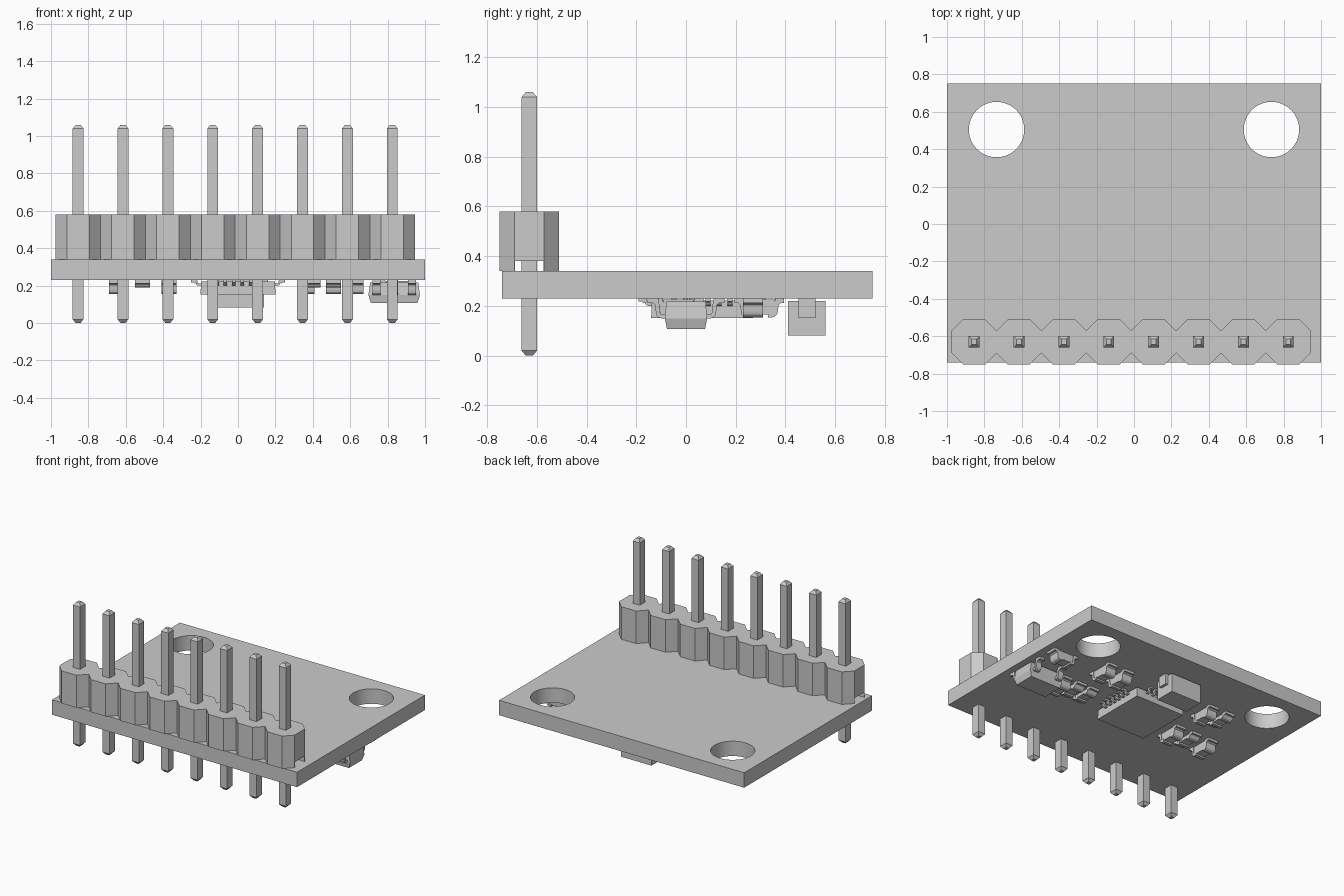
import bpy, bmesh, math
from mathutils import Vector

old = bpy.data.objects.get("Cube")
if old:
    bpy.data.objects.remove(old, do_unlink=True)

grey = bpy.data.materials.new("light_grey")
grey.use_nodes = True
grey.diffuse_color = (0.6, 0.6, 0.6, 1)
grey.node_tree.nodes["Principled BSDF"].inputs["Base Color"].default_value = (0.6, 0.6, 0.6, 1)

BOARD_BOTTOM, BOARD_TOP = 0.23, 0.34


def finish(name, bm):
    bmesh.ops.recalc_face_normals(bm, faces=bm.faces)
    mesh = bpy.data.meshes.new(name)
    bm.to_mesh(mesh)
    bm.free()
    mesh.materials.append(grey)
    obj = bpy.data.objects.new(name, mesh)
    bpy.context.collection.objects.link(obj)
    return obj


def add_prism(bm, points, origin, u, v, w, length):
    """Extrude a profile in the u-v plane by length along w, centred on origin."""
    o, u, v, w = (Vector(a) for a in (origin, u, v, w))
    verts = [bm.verts.new(o + u * a + v * b - w * length / 2) for a, b in points]
    face = bm.faces.new(verts)
    grown = bmesh.ops.extrude_face_region(bm, geom=[face])
    moved = [g for g in grown["geom"] if isinstance(g, bmesh.types.BMVert)]
    bmesh.ops.translate(bm, verts=moved, vec=w * length)


def add_block(bm, x, y, z, top=1.0, bottom=1.0):
    """Box from three ranges; its two ends can taper."""
    cx, cy = sum(x) / 2, sum(y) / 2
    rings = []
    for height, k in ((z[0], bottom), (z[1], top)):
        hx, hy = (x[1] - x[0]) / 2 * k, (y[1] - y[0]) / 2 * k
        rings.append([bm.verts.new((cx + sx * hx, cy + sy * hy, height))
                      for sx, sy in ((-1, -1), (1, -1), (1, 1), (-1, 1))])
    bm.faces.new(rings[0])
    bm.faces.new(rings[1])
    for i in range(4):
        j = (i + 1) % 4
        bm.faces.new((rings[0][i], rings[0][j], rings[1][j], rings[1][i]))


def block(name, *args, **kw):
    bm = bmesh.new()
    add_block(bm, *args, **kw)
    return finish(name, bm)


def cut(obj, cutter):
    mod = obj.modifiers.new("cut", 'BOOLEAN')
    mod.operation, mod.solver, mod.object = 'DIFFERENCE', 'EXACT', cutter
    bpy.context.view_layer.objects.active = obj
    bpy.ops.object.modifier_apply(modifier=mod.name)
    bpy.data.objects.remove(cutter, do_unlink=True)


def add_lead(bm, start, out, reach, depth, width, thick=0.018):
    """Bent strip: level top at the body, rounded shoulder, foot on the board."""
    out = Vector(out)
    side = out.cross(Vector((0, 0, 1)))
    r, bend = thick * 1.3, reach * 0.6
    outer = [(0, depth)]
    for i in range(4):
        a = math.pi / 2 * (1 - i / 3)
        outer.append((bend - r + r * math.cos(a), depth - r + r * math.sin(a)))
    outer += [(bend + 0.003, thick + 0.008), (bend + 0.012, thick), (reach, thick), (reach, 0)]
    inner = [(bend - thick * 0.6, 0), (bend - thick, depth - thick), (0, depth - thick)]
    add_prism(bm, outer + inner, (start[0], start[1], BOARD_BOTTOM), out, (0, 0, -1), side, width)


# Circuit board with two mounting holes
board = block("circuit_board", (-1, 1), (-0.74, 0.75), (BOARD_BOTTOM, BOARD_TOP))
for side in (-1, 1):
    bm = bmesh.new()
    bmesh.ops.create_cone(bm, cap_ends=True, segments=64, radius1=0.148, radius2=0.148, depth=1)
    bmesh.ops.translate(bm, verts=bm.verts, vec=(side * 0.735, 0.505, 0.3))
    cut(board, finish("hole_cutter", bm))
bpy.ops.object.select_all(action='DESELECT')
board.select_set(True)
bpy.context.view_layer.objects.active = board
bpy.ops.object.shade_smooth_by_angle(angle=math.radians(30))

# Notched header strip with a channel underneath
PIN_Y = -0.63
pin_x = [-0.855 + 0.24 * i for i in range(8)]
edge = [(x + dx, dy) for x in pin_x for dx, dy in ((-0.12, 0.06), (-0.06, 0.12), (0.06, 0.12))]
edge.append((pin_x[-1] + 0.12, 0.06))
outline = edge + [(x, -y) for x, y in reversed(edge)]
bm = bmesh.new()
add_prism(bm, outline, (0, PIN_Y, 0.46), (1, 0, 0), (0, 1, 0), (0, 0, 1), 0.24)
header = finish("header_strip", bm)
cut(header, block("channel_cutter", (-1.2, 1.2), (PIN_Y - 0.058, PIN_Y + 0.058), (0.2, 0.38)))

# Square pins with tapered tips
for i, x in enumerate(pin_x):
    bm = bmesh.new()
    span = ((x - 0.029, x + 0.029), (PIN_Y - 0.031, PIN_Y + 0.031))
    add_block(bm, *span, (0.02, 1.04))
    add_block(bm, *span, (1.04, 1.06), top=0.45)
    add_block(bm, *span, (0, 0.02), bottom=0.45)
    finish(f"header_pin_{i + 1}", bm)

# Square chip with six leads on each side
CHIP_Y = 0.065
block("main_chip", (-0.2, 0.2), (CHIP_Y - 0.205, CHIP_Y + 0.205), (0.152, 0.222), top=0.99)
bm = bmesh.new()
for i in range(6):
    s = (i - 2.5) * 0.045
    for d in (-1, 1):
        add_lead(bm, (d * 0.19, CHIP_Y + s), (d, 0, 0), 0.06, 0.03, 0.02, 0.012)
        add_lead(bm, (s, CHIP_Y + d * 0.195), (0, d, 0), 0.06, 0.03, 0.02, 0.012)
finish("main_chip_leads", bm)

# Tall capacitor with wrapped end tabs
block("tall_capacitor", (-0.11, 0.14), (0.41, 0.56), (0.082, 0.22))
bm = bmesh.new()
for x in ((-0.13, -0.11), (0.14, 0.16)):
    add_block(bm, x, (0.453, 0.52), (0.152, BOARD_BOTTOM))
add_block(bm, (-0.13, 0.16), (0.453, 0.52), (0.215, BOARD_BOTTOM))
finish("tall_capacitor_tabs", bm)

# Regulator: body widest at mid height, two leads behind and three in front
bm = bmesh.new()
add_block(bm, (0.697, 0.973), (-0.085, 0.085), (0.15, 0.217), top=0.93)
add_block(bm, (0.697, 0.973), (-0.085, 0.085), (0.107, 0.15), bottom=0.9)
finish("regulator_body", bm)
bm = bmesh.new()
for x, d in ((0.74, 1), (0.93, 1), (0.74, -1), (0.835, -1), (0.93, -1)):
    add_lead(bm, (x, d * 0.07), (0, d, 0), 0.085, 0.08, 0.042)
finish("regulator_leads", bm)


# Small two-ended parts
def small_part(name, x, y, depth, along):
    a = Vector(along)
    b = Vector((a.y, a.x, 0))
    half = a * 0.06 + b * 0.036
    bm = bmesh.new()
    add_block(bm, (x - half.x, x + half.x), (y - half.y, y + half.y),
              (BOARD_BOTTOM - depth + 0.012, BOARD_BOTTOM - 0.004))
    for d in (-1, 1):
        start = Vector((x, y, 0)) + a * d * 0.035
        add_lead(bm, start, a * d, 0.065, depth, 0.08)
    finish(name, bm)


ALONG_Y, ALONG_X = (0, 1, 0), (1, 0, 0)
parts = [(0.85, 0.27, 0.076, ALONG_X)]
parts += [(x, 0.295, 0.076, ALONG_Y) for x in (0.37, 0.51, -0.37)]
parts += [(x, -0.03, 0.04, ALONG_Y) for x in (0.51, 0.4)]
parts += [(0.63, -0.03, 0.076, ALONG_Y), (-0.51, 0.295, 0.04, ALONG_Y)]
parts += [(x, -0.05, 0.076, ALONG_Y) for x in (-0.37, -0.65)]
parts += [(-0.51, -0.05, 0.04, ALONG_Y)]
for i, part in enumerate(parts):
    small_part(f"small_part_{i + 1}", *part)
